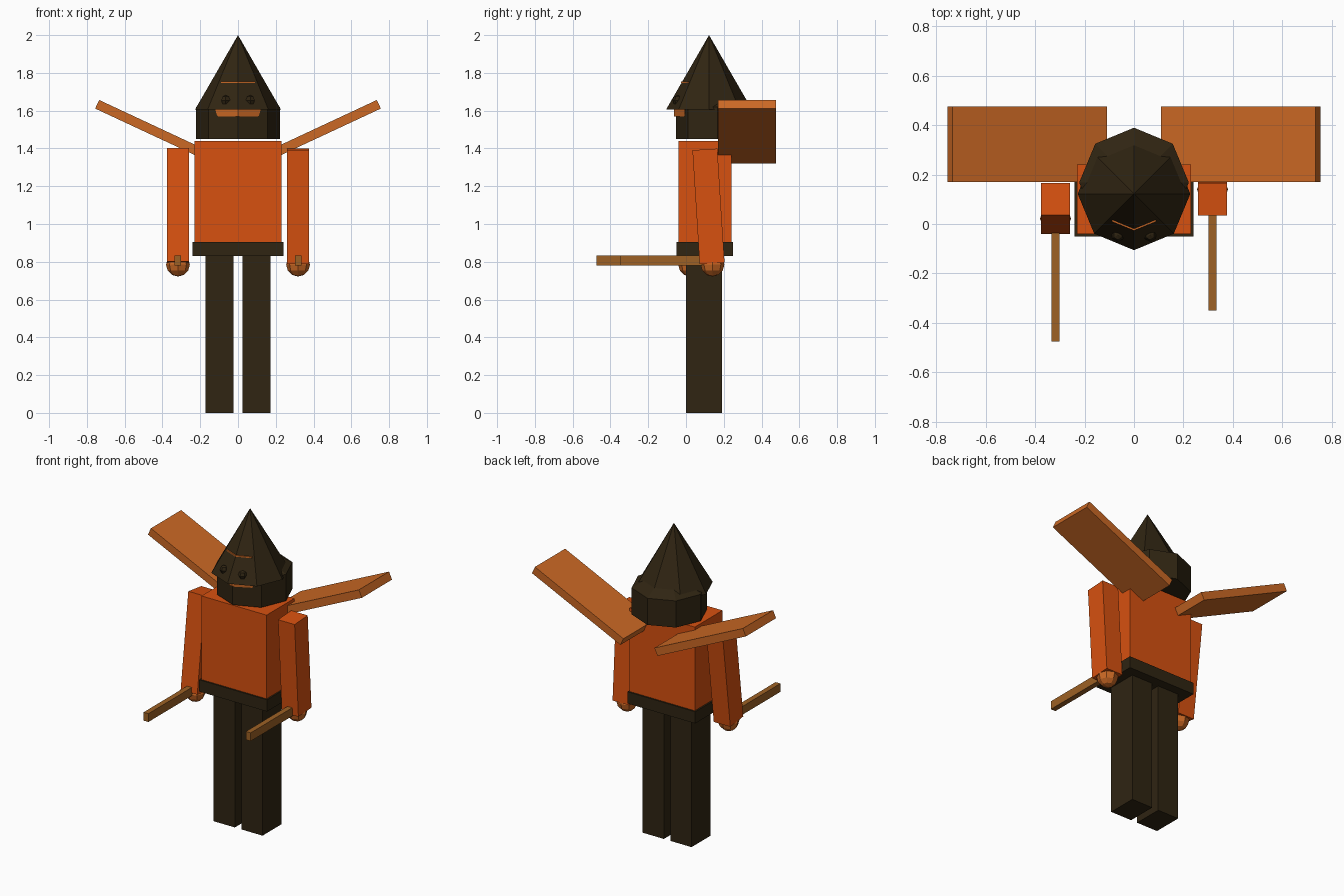
import bpy
import bmesh
from math import radians

cube = bpy.data.objects.get("Cube")
if cube:
    bpy.data.objects.remove(cube, do_unlink=True)


def material(name, rgb):
    m = bpy.data.materials.new(name)
    m.use_nodes = True
    m.diffuse_color = (*rgb, 1)
    m.node_tree.nodes["Principled BSDF"].inputs["Base Color"].default_value = (*rgb, 1)
    return m


orange = material("orange cloth", (0.68, 0.082, 0.005))
dark = material("dark brown", (0.029, 0.018, 0.006))
tan = material("tan", (0.6, 0.14, 0.018))
wood = material("wood", (0.34, 0.12, 0.018))


def finish(obj, name, mat):
    obj.name = name
    obj.data.materials.append(mat)
    return obj


def box(name, mat, centre, size, rot=(0, 0, 0)):
    bpy.ops.mesh.primitive_cube_add(size=1, location=centre, rotation=[radians(a) for a in rot])
    obj = bpy.context.object
    obj.scale = size
    return finish(obj, name, mat)


def cone(name, mat, y, z0, z1, r0, r1):
    bpy.ops.mesh.primitive_cone_add(vertices=8, radius1=r0, radius2=r1, depth=z1 - z0,
                                    location=(0, y, (z0 + z1) / 2))
    return finish(bpy.context.object, name, mat)


def ball(name, mat, centre, r, segments=8, rings=6):
    bpy.ops.mesh.primitive_uv_sphere_add(segments=segments, ring_count=rings, radius=r, location=centre)
    return finish(bpy.context.object, name, mat)


def bent_band(name, mat, z0, z1, w0, w1, y_mid, y_side, depth):
    """Strip folded along a centre ridge, thickened backwards."""
    bm = bmesh.new()
    rows = []
    for z, w in ((z0, w0), (z1, w1)):
        for back in (0, depth):
            rows.append([bm.verts.new((s * w, (y_side if s else y_mid) + back, z)) for s in (-1, 0, 1)])
    low_f, low_b, top_f, top_b = rows
    for a, b in ((low_f, top_f), (top_f, top_b), (top_b, low_b), (low_b, low_f)):
        for i in range(2):
            bm.faces.new((a[i], a[i + 1], b[i + 1], b[i]))
    for i in (0, 2):
        bm.faces.new([row[i] for row in (low_f, top_f, top_b, low_b)])
    bmesh.ops.recalc_face_normals(bm, faces=bm.faces)
    mesh = bpy.data.meshes.new(name)
    bm.to_mesh(mesh)
    bm.free()
    obj = bpy.data.objects.new(name, mesh)
    bpy.context.collection.objects.link(obj)
    return finish(obj, name, mat)


# Body
box("torso", orange, (0, 0.1, 1.17), (0.46, 0.28, 0.54))
box("belt", dark, (0, 0.1, 0.868), (0.48, 0.3, 0.075))

# Head: hood with sloped crown, pointed hat
cone("hood", dark, 0.168, 1.45, 1.62, 0.222, 0.222)
cone("hood_crown", dark, 0.168, 1.62, 1.67, 0.222, 0.13)
cone("hat", dark, 0.122, 1.605, 2.0, 0.228, 0)

# Face strips showing below and through the hat
bent_band("lower_face", tan, 1.57, 1.606, 0.11, 0.12, -0.063, -0.008, 0.04)
bent_band("brow", tan, 1.747, 1.755, 0.09, 0.09, -0.027, 0.01, 0.03)

# Paired parts: side, arm tilt, hand position, stick tip
for side, s, tilt, arm_y, hand_y, tip in (("left", 1, 3.6, 0.119, 0.14, -0.35),
                                          ("right", -1, -7.3, 0.063, 0.022, -0.475)):
    box(side + "_leg", dark, (s * 0.098, 0.096, 0.42), (0.15, 0.19, 0.84))
    box(side + "_arm", orange, (s * 0.318, arm_y, 1.093), (0.117, 0.132, 0.605), (tilt, 0, 0))
    ball(side + "_hand", tan, (s * 0.318, hand_y, 0.785), 0.063)
    box(side + "_stick", wood, (s * 0.318, (tip + hand_y) / 2, 0.808), (0.034, hand_y - tip, 0.053))
    box(side + "_wing", tan, (s * 0.433, 0.323, 1.488), (0.69, 0.305, 0.05), (0, -25 * s, 0))
    ball(side + "_eye", dark, (s * 0.065, -0.045, 1.655), 0.027, 6, 4)
